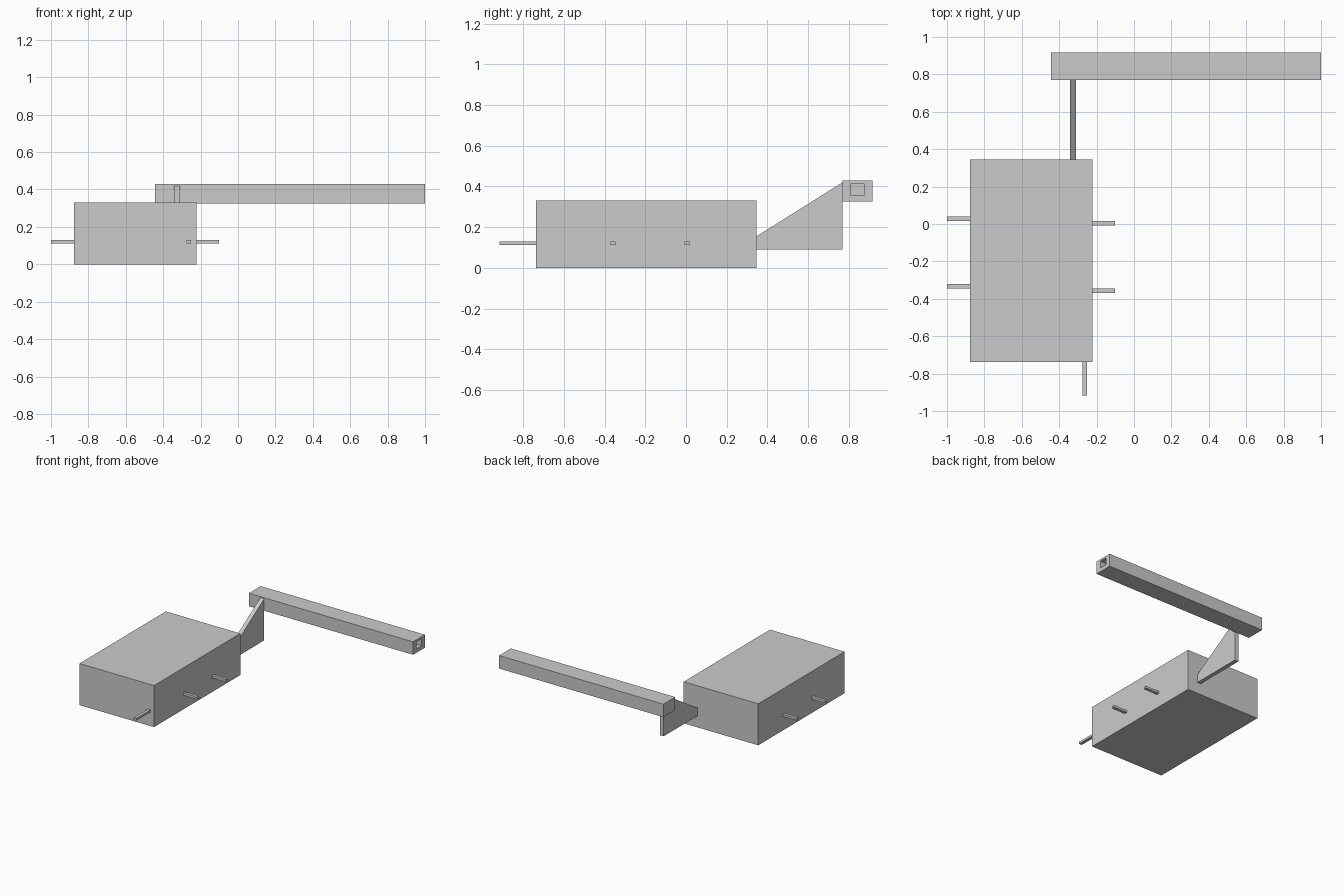
import bpy, bmesh
from mathutils import Vector

if "Cube" in bpy.data.objects:
    bpy.data.objects.remove(bpy.data.objects["Cube"])


def finish(name, bm):
    bmesh.ops.recalc_face_normals(bm, faces=bm.faces[:])
    mesh = bpy.data.meshes.new(name)
    bm.to_mesh(mesh)
    bm.free()
    obj = bpy.data.objects.new(name, mesh)
    bpy.context.collection.objects.link(obj)
    return obj


def make_box(lo, hi):
    bm = bmesh.new()
    bmesh.ops.create_cube(bm, size=1)
    lo, hi = Vector(lo), Vector(hi)
    for v in bm.verts:
        v.co = (lo + hi) / 2 + v.co * (hi - lo)
    return bm


def box(name, lo, hi):
    return finish(name, make_box(lo, hi))


# Main body
X0, X1, Y0, Y1 = -0.877, -0.222, -0.737, 0.346
box("body", (X0, Y0, 0), (X1, Y1, 0.33))

# Side and front pegs
R, ZC = 0.012, 0.121
Z = (ZC - 0.009, ZC + 0.009)
for i, y in enumerate((0.027, -0.332)):
    box(f"left_peg_{i}", (-1, y - R, Z[0]), (X0, y + R, Z[1]))
for i, y in enumerate((0.004, -0.358)):
    box(f"right_peg_{i}", (X1, y - R, Z[0]), (-0.102, y + R, Z[1]))
box("front_peg", (-0.275, -0.917, Z[0]), (-0.251, Y0, Z[1]))

# Tapered bracket joining body and beam
bm = bmesh.new()
profile = [(Y1, 0.09), (0.769, 0.09), (0.769, 0.42), (Y1, 0.155)]
face = bm.faces.new([bm.verts.new((-0.342, y, z)) for y, z in profile])
ext = bmesh.ops.extrude_face_region(bm, geom=[face], use_keep_orig=True)
bmesh.ops.translate(bm, vec=(0.033, 0, 0),
                    verts=[g for g in ext["geom"] if isinstance(g, bmesh.types.BMVert)])
finish("bracket", bm)

# Long beam with a square socket in its right end
bm = make_box((-0.443, 0.769, 0.326), (1, 0.917, 0.429))
end = max(bm.faces, key=lambda f: f.calc_center_median().x)
bmesh.ops.inset_individual(bm, faces=[end], thickness=0.02)
for v in end.verts:
    v.co.y = 0.811 if v.co.y < 0.843 else 0.875
    v.co.z = 0.356 if v.co.z < 0.378 else 0.414
socket = bmesh.ops.extrude_discrete_faces(bm, faces=[end])["faces"][0]
bmesh.ops.translate(bm, vec=(-0.2, 0, 0), verts=socket.verts[:])
finish("beam", bm)
